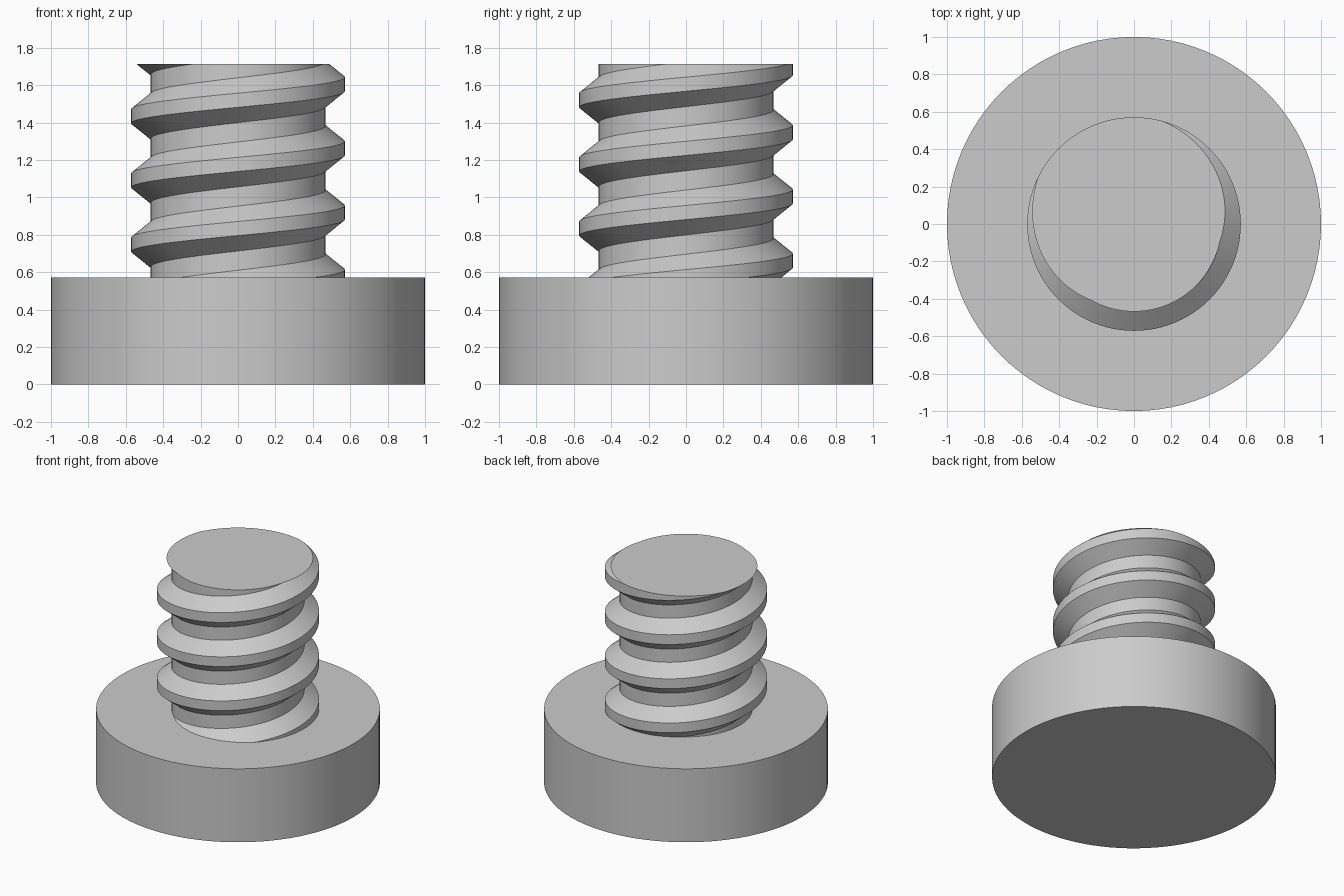
import bpy, bmesh
from math import cos, sin, tau

default = bpy.data.objects.get("Cube")
if default:
    bpy.data.objects.remove(default, do_unlink=True)

HEAD_TOP, TOP = 0.571, 1.714
ROOT, CREST = 0.468, 0.571
PITCH = 0.343
CREST_Z = 0.233      # crest centre at +x, one turn below the head top
STEPS = 96           # segments per turn

grey = bpy.data.materials.new("plain grey")
grey.use_nodes = True
colour = (0.6, 0.6, 0.6, 1)
grey.diffuse_color = colour
grey.node_tree.nodes["Principled BSDF"].inputs["Base Color"].default_value = colour


def finish(bm, name):
    bmesh.ops.recalc_face_normals(bm, faces=bm.faces)
    mesh = bpy.data.meshes.new(name)
    bm.to_mesh(mesh)
    bm.free()
    mesh.materials.append(grey)
    ob = bpy.data.objects.new(name, mesh)
    bpy.context.collection.objects.link(ob)
    bpy.ops.object.select_all(action='DESELECT')
    ob.select_set(True)
    bpy.context.view_layer.objects.active = ob
    bpy.ops.object.shade_smooth_by_angle(angle=0.4)
    return ob


# Round bolt head
bm = bmesh.new()
bmesh.ops.create_cone(bm, cap_ends=True, segments=STEPS, radius1=1, radius2=1, depth=HEAD_TOP)
bmesh.ops.translate(bm, verts=bm.verts, vec=(0, 0, HEAD_TOP / 2))
finish(bm, "bolt_head")

# Threaded shank: trapezoid profile swept up a right-handed helix
half_crest, half_tooth = 0.11 * PITCH, 0.35 * PITCH
profile = [(ROOT, -half_tooth), (CREST, -half_crest), (CREST, half_crest),
           (ROOT, half_tooth), (ROOT, PITCH - half_tooth)]
bm = bmesh.new()
previous = None
for i in range(-STEPS, 6 * STEPS + 1):
    angle = tau * i / STEPS
    lift = CREST_Z + PITCH * i / STEPS
    row = [bm.verts.new((r * cos(angle), r * sin(angle), z + lift)) for r, z in profile]
    if previous:
        for k in range(len(profile) - 1):
            bm.faces.new((previous[k], row[k], row[k + 1], previous[k + 1]))
    previous = row
bmesh.ops.remove_doubles(bm, verts=bm.verts, dist=0.0005)

# Trim the shank flat at both ends and cap the top
for z, up in ((HEAD_TOP, -1), (TOP, 1)):
    cut = bmesh.ops.bisect_plane(bm, geom=bm.verts[:] + bm.edges[:] + bm.faces[:], dist=1e-5,
                                 plane_co=(0, 0, z), plane_no=(0, 0, up), clear_outer=True)
    rim = [e for e in cut["geom_cut"] if isinstance(e, bmesh.types.BMEdge)]
    bmesh.ops.holes_fill(bm, edges=rim, sides=0)
finish(bm, "threaded_shank")
